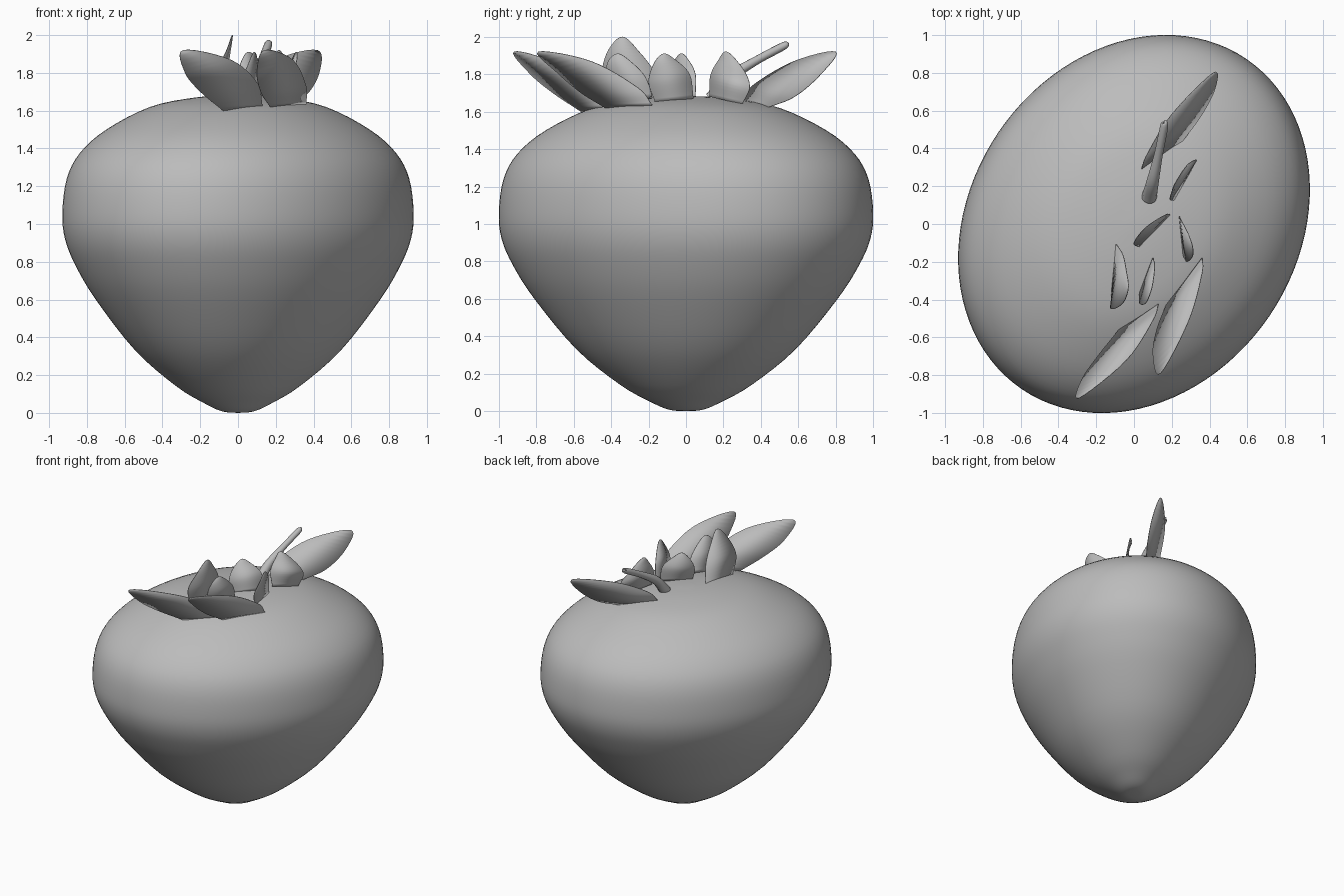
import bpy
import bmesh
import math
from mathutils import Vector, Matrix

cube = bpy.data.objects.get("Cube")
if cube:
    bpy.data.objects.remove(cube, do_unlink=True)

# Single plain clay-like colour
grey = bpy.data.materials.new("plain_grey")
grey.use_nodes = True
colour = (0.5, 0.5, 0.5, 1)
grey.diffuse_color = colour
grey.node_tree.nodes["Principled BSDF"].inputs["Base Color"].default_value = colour


def smooth_path(points, steps):
    """Open Catmull-Rom path through the points."""
    pts = [Vector(p) for p in points]
    pts = [pts[0] * 2 - pts[1]] + pts + [pts[-1] * 2 - pts[-2]]
    path = []
    for a, b, c, d in zip(pts, pts[1:], pts[2:], pts[3:]):
        for i in range(steps):
            t = i / steps
            path.append(b + ((c - a) * t + (a * 2 - b * 5 + c * 4 - d) * t ** 2
                             + (b * 3 - a - c * 3 + d) * t ** 3) / 2)
    return path + [pts[-2]]


def finish(name, bm):
    """Turn a bmesh into a smooth shaded object."""
    mesh = bpy.data.meshes.new(name)
    for face in bm.faces:
        face.smooth = True
    bm.to_mesh(mesh)
    bm.free()
    mesh.materials.append(grey)
    obj = bpy.data.objects.new(name, mesh)
    bpy.context.collection.objects.link(obj)
    return obj


def build_body():
    """Lathed berry, stretched into an oval and turned."""
    profile = [(0, 0), (.09, .008), (.19, .05), (.35, .14), (.585, .33),
               (.81, .6), (.925, .78), (.985, .92), (1, 1.06), (.975, 1.24),
               (.9, 1.376), (.75, 1.5), (.5, 1.62), (.24, 1.67), (0, 1.685)]
    path = smooth_path(profile, 4)
    bm = bmesh.new()
    verts = [bm.verts.new((p.x, 0, p.y)) for p in path]
    edges = [bm.edges.new(pair) for pair in zip(verts, verts[1:])]
    bmesh.ops.spin(bm, geom=verts + edges, cent=(0, 0, 0), axis=(0, 0, 1),
                   angle=math.tau, steps=96)
    bmesh.ops.remove_doubles(bm, verts=bm.verts, dist=0.0005)
    stretch = Matrix.Diagonal((1.056, .866, 1, 1))
    turn = Matrix.Rotation(math.radians(55.8), 4, "Z")
    bm.transform(turn @ stretch)
    bmesh.ops.recalc_face_normals(bm, faces=bm.faces)
    finish("berry_body", bm)


def build_leaf(name, *outline):
    """Thin leaf: smooth rim from one base corner over the tip to the other."""
    rim = smooth_path(outline, 6)
    bm = bmesh.new()
    verts = [bm.verts.new(p) for p in rim]
    # Ribs join opposite rim points across the blade
    count = len(verts)
    for i in range(count // 2):
        j = count - 1 - i
        corners = [verts[i], verts[i + 1], verts[j - 1], verts[j]]
        unique = list(dict.fromkeys(corners))
        if len(unique) > 2:
            bm.faces.new(unique)
    bmesh.ops.recalc_face_normals(bm, faces=bm.faces)
    leaf = finish(name, bm)
    thick = leaf.modifiers.new("thickness", "SOLIDIFY")
    thick.thickness = 0.004
    thick.offset = 0


def build_stem(points, radii):
    """Tapered bent stalk with rounded ends."""
    curve = bpy.data.curves.new("stem", "CURVE")
    curve.dimensions = "3D"
    curve.bevel_depth = 1
    curve.bevel_resolution = 4
    curve.use_fill_caps = True
    path = smooth_path([(*p, r) for p, r in zip(points, radii)], 6)
    spline = curve.splines.new("POLY")
    spline.points.add(len(path) - 1)
    for point, p in zip(spline.points, path):
        point.co = (p[0], p[1], p[2], 1)
        point.radius = p[3]
    spline.use_smooth = True
    curve.materials.append(grey)
    stem = bpy.data.objects.new("stem", curve)
    bpy.context.collection.objects.link(stem)


build_body()

# Three long outer leaves
build_leaf("front_right_leaf", (.13, -.42, 1.62), (.1, -.51, 1.75), (-.04, -.72, 1.87),
           (-.29, -.92, 1.92), (-.28, -.83, 1.8), (-.2, -.71, 1.7), (-.08, -.56, 1.6))
build_leaf("front_left_leaf", (.36, -.18, 1.635), (.36, -.26, 1.73), (.29, -.51, 1.87),
           (.14, -.79, 1.92), (.1, -.69, 1.81), (.12, -.56, 1.7), (.17, -.43, 1.62))
build_leaf("back_leaf", (.04, .29, 1.66), (.07, .37, 1.75), (.2, .58, 1.87),
           (.42, .8, 1.92), (.43, .72, 1.8), (.36, .58, 1.68), (.25, .43, 1.62))

# Short upright inner leaves
build_leaf("tall_inner_leaf", (-.1, -.1, 1.66), (-.06, -.16, 1.8), (-.04, -.25, 1.92),
           (-.03, -.34, 2), (-.06, -.42, 1.92), (-.12, -.45, 1.78), (-.12, -.4, 1.63))
build_leaf("front_inner_leaf", (.1, -.18, 1.68), (.11, -.22, 1.79), (.1, -.31, 1.88),
           (.085, -.37, 1.91), (.06, -.42, 1.86), (.03, -.42, 1.77), (.03, -.36, 1.64))
build_leaf("middle_inner_leaf", (.19, .05, 1.68), (.17, .05, 1.8), (.1, .01, 1.88),
           (.05, -.03, 1.91), (.01, -.08, 1.84), (0, -.11, 1.76), (.03, -.12, 1.67))
build_leaf("left_inner_leaf", (.24, .04, 1.67), (.25, .02, 1.8), (.29, -.06, 1.88),
           (.31, -.12, 1.91), (.31, -.17, 1.86), (.28, -.2, 1.76), (.26, -.165, 1.65))
build_leaf("back_inner_leaf", (.21, .125, 1.68), (.19, .13, 1.79), (.2, .17, 1.87),
           (.22, .22, 1.92), (.28, .31, 1.82), (.33, .34, 1.73), (.31, .3, 1.64))

build_stem([(.08, .14, 1.67), (.1, .23, 1.78), (.13, .37, 1.87), (.16, .52, 1.95), (.16, .54, 1.96)],
           [.04, .032, .023, .021, .008])
